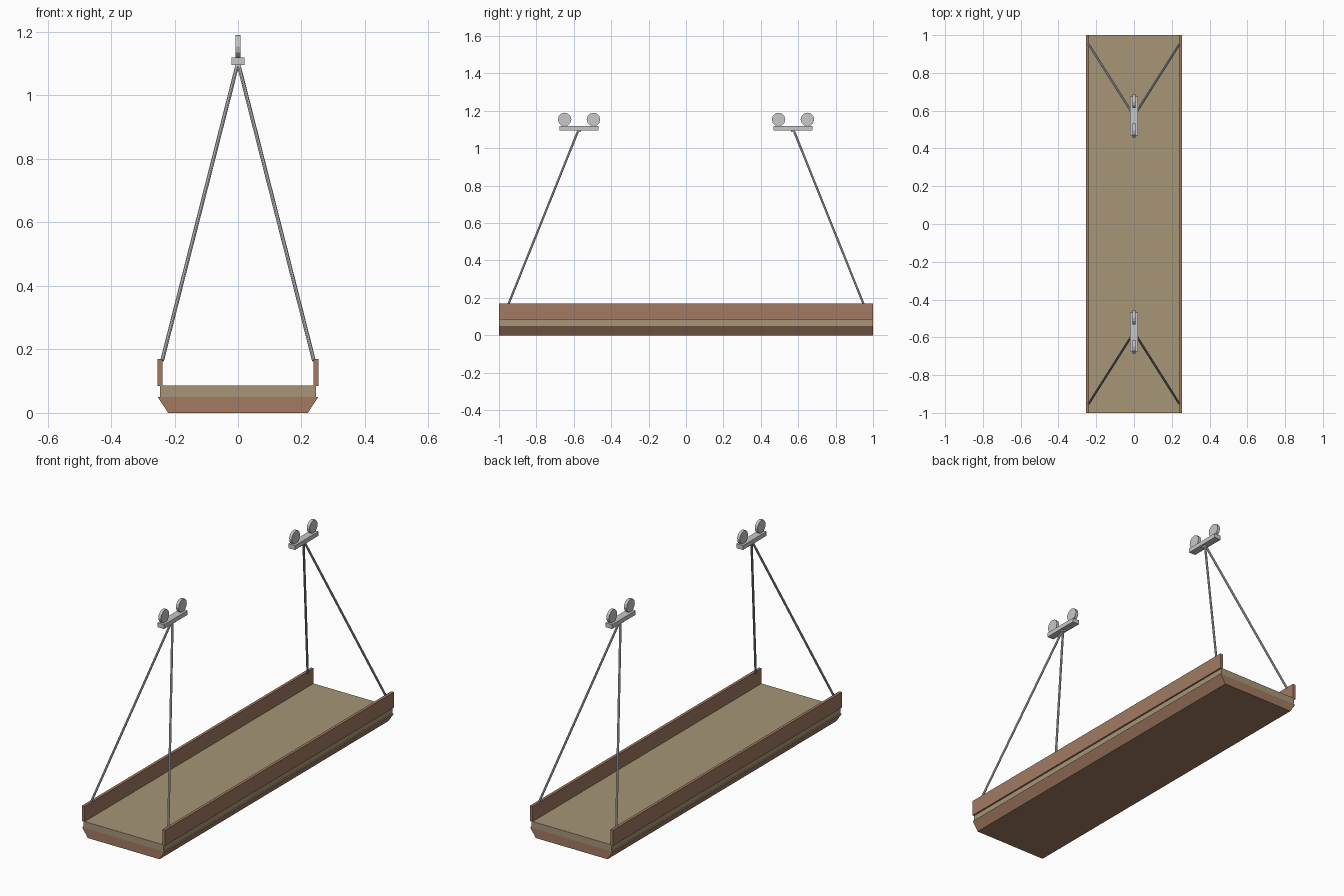
import bpy, bmesh, math
from mathutils import Vector

if "Cube" in bpy.data.objects:
    bpy.data.objects.remove(bpy.data.objects["Cube"])


def material(name, rgb):
    m = bpy.data.materials.new(name)
    m.diffuse_color = (*rgb, 1)
    m.use_nodes = True
    m.node_tree.nodes["Principled BSDF"].inputs["Base Color"].default_value = m.diffuse_color
    return m


BROWN = material("brown wood", (0.36, 0.197, 0.124))
TAN = material("tan deck", (0.385, 0.302, 0.184))
STEEL = material("light steel", (0.58, 0.58, 0.58))


def finish(bm, name, mat):
    bmesh.ops.recalc_face_normals(bm, faces=bm.faces)
    me = bpy.data.meshes.new(name)
    bm.to_mesh(me)
    bm.free()
    me.materials.append(mat)
    ob = bpy.data.objects.new(name, me)
    bpy.context.collection.objects.link(ob)
    return ob


def extrude_y(name, profile, y0, y1, mat):
    """Extrude an x-z outline along y."""
    bm = bmesh.new()
    face = bm.faces.new([bm.verts.new((x, y0, z)) for x, z in profile])
    ext = bmesh.ops.extrude_face_region(bm, geom=[face])["geom"]
    verts = [v for v in ext if isinstance(v, bmesh.types.BMVert)]
    bmesh.ops.translate(bm, verts=verts, vec=(0, y1 - y0, 0))
    return finish(bm, name, mat)


def box(name, x0, x1, y0, y1, z0, z1, mat):
    return extrude_y(name, [(x0, z0), (x1, z0), (x1, z1), (x0, z1)], y0, y1, mat)


def rod(name, a, b, radius, sides, mat):
    """Capped cylinder between two points."""
    a, b = Vector(a), Vector(b)
    bm = bmesh.new()
    bmesh.ops.create_cone(bm, cap_ends=True, segments=sides, radius1=radius,
                          radius2=radius, depth=(b - a).length)
    bm.transform((b - a).to_track_quat("Z", "Y").to_matrix().to_4x4())
    bmesh.ops.translate(bm, verts=bm.verts, vec=(a + b) / 2)
    return finish(bm, name, mat)


# Platform: flared base, deck slab and side rails
extrude_y("base", [(-0.22, 0), (0.22, 0), (0.253, 0.05), (-0.253, 0.05)], -1, 1, BROWN)
box("deck", -0.245, 0.245, -1, 1, 0.05, 0.086, TAN)
for s, side in ((-1, "left"), (1, "right")):
    xa, xb = sorted((s * 0.238, s * 0.254))
    box(side + "_rail", xa, xb, -1, 1, 0.084, 0.17, BROWN)

# Hanging trolleys: beam, hook block, two wheels and two cables each
for e, end in ((-1, "front"), (1, "back")):
    yc = e * 0.572
    box(end + "_trolley_beam", -0.02, 0.02, yc - 0.103, yc + 0.103, 1.096, 1.12, STEEL)
    box(end + "_hook_block", -0.009, 0.009, yc - 0.011, yc + 0.011, 1.087, 1.097, STEEL)
    for w, tag in ((-1, "front"), (1, "rear")):
        yw = yc + w * 0.077
        rod(f"{end}_trolley_{tag}_wheel", (-0.008, yw, 1.154), (0.008, yw, 1.154),
            0.036, 12, STEEL)
    for s, side in ((-1, "left"), (1, "right")):
        rod(f"{end}_{side}_cable", (s * 0.239, e * 0.95, 0.165),
            (s * 0.003, e * 0.577, 1.093), 0.006, 8, STEEL)
